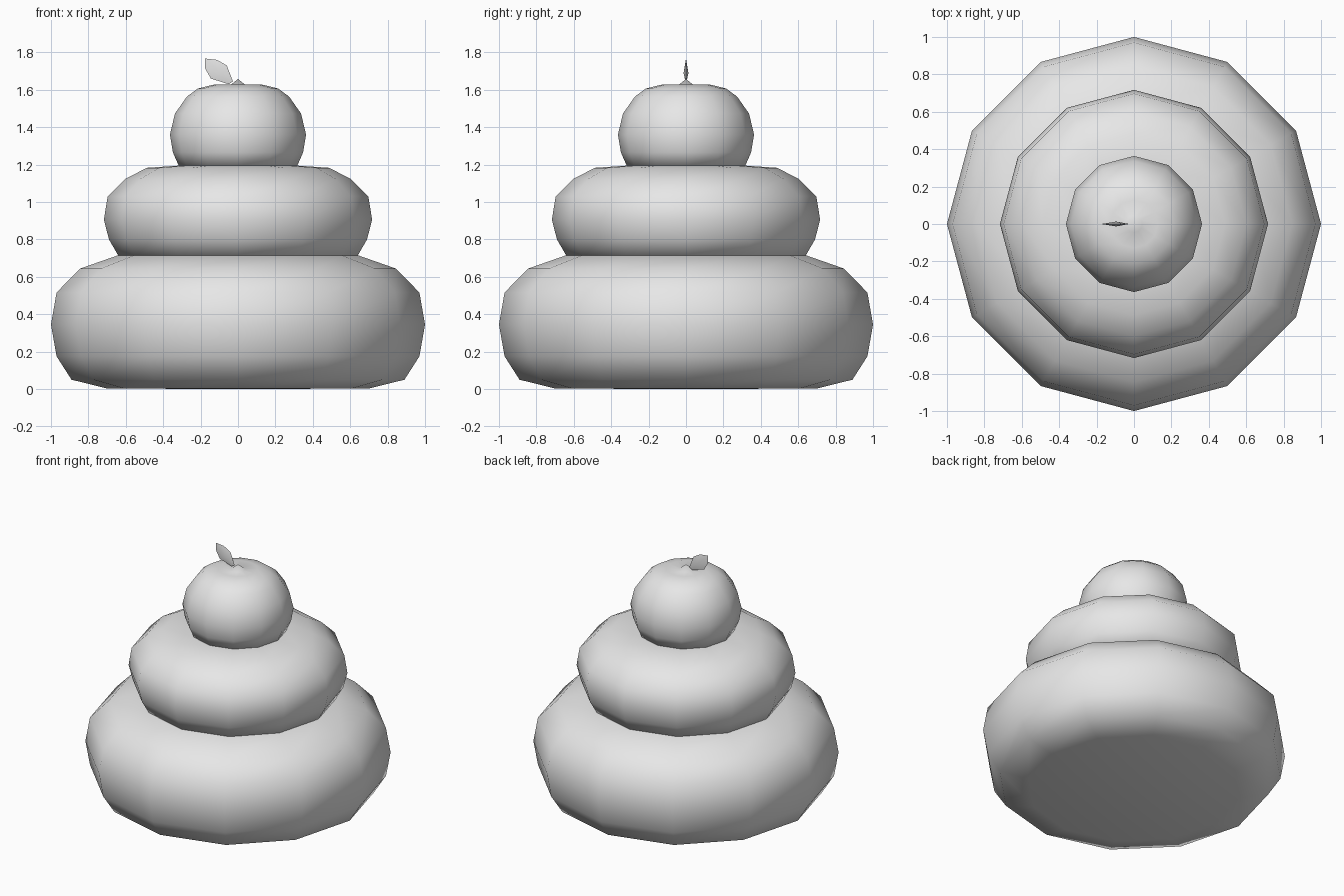
import bpy, bmesh, math

if "Cube" in bpy.data.objects:
    bpy.data.objects.remove(bpy.data.objects["Cube"])

SIDES = 12

mat = bpy.data.materials.new("pale_grey")
mat.diffuse_color = (0.8, 0.8, 0.8, 1)
mat.use_nodes = True
mat.node_tree.nodes["Principled BSDF"].inputs["Base Color"].default_value = mat.diffuse_color


def finish(name, bm):
    bmesh.ops.recalc_face_normals(bm, faces=bm.faces)
    for f in bm.faces:
        f.smooth = True
    me = bpy.data.meshes.new(name)
    bm.to_mesh(me)
    bm.free()
    me.materials.append(mat)
    ob = bpy.data.objects.new(name, me)
    bpy.context.collection.objects.link(ob)
    return ob


def lathe(name, profile):
    """Spin a (radius, height) profile, closed at both ends on the axis."""
    bm = bmesh.new()
    rings = []
    for r, z in profile:
        if r == 0:
            rings.append([bm.verts.new((0, 0, z))] * SIDES)
        else:
            rings.append([bm.verts.new((r * math.cos(a), r * math.sin(a), z))
                          for a in (math.tau * i / SIDES for i in range(SIDES))])
    for lo, hi in zip(rings, rings[1:]):
        for i in range(SIDES):
            j = (i + 1) % SIDES
            corners = dict.fromkeys((lo[i], lo[j], hi[j], hi[i]))
            bm.faces.new(list(corners))
    return finish(name, bm)


# Wide bottom cake
lathe("bottom_cake", [(0, 0), (0.70, 0.003), (0.89, 0.05), (0.97, 0.175), (1.0, 0.345),
                      (0.97, 0.516), (0.845, 0.644), (0.645, 0.714), (0, 0.73)])

# Smaller cake on top of it
lathe("middle_cake", [(0, 0.70), (0.635, 0.705), (0.69, 0.80), (0.717, 0.906), (0.697, 1.03),
                      (0.60, 1.125), (0.487, 1.183), (0.31, 1.195), (0, 1.20)])

# Round fruit with a dimple and a small pointed stem bump
lathe("fruit", [(0, 1.185), (0.315, 1.19), (0.348, 1.265), (0.364, 1.36), (0.337, 1.473),
                (0.273, 1.564), (0.214, 1.607), (0.128, 1.628), (0.045, 1.622), (0, 1.658)])

# Leaf: thin lens with an outline in the xz plane and a raised spine on each side
outline = [(-0.176, 1.767), (-0.112, 1.76), (-0.06, 1.73), (-0.027, 1.645),
           (-0.05, 1.63), (-0.145, 1.66), (-0.176, 1.715)]
bm = bmesh.new()
rim = [bm.verts.new((x, 0, z)) for x, z in outline]
for side in (-1, 1):
    spine = bm.verts.new((-0.095, side * 0.013, 1.69))
    for a, b in zip(rim, rim[1:] + rim[:1]):
        bm.faces.new((a, b, spine))
leaf = finish("leaf", bm)
bpy.context.view_layer.objects.active = leaf
leaf.select_set(True)
bpy.ops.object.shade_smooth_by_angle(angle=math.radians(60))
